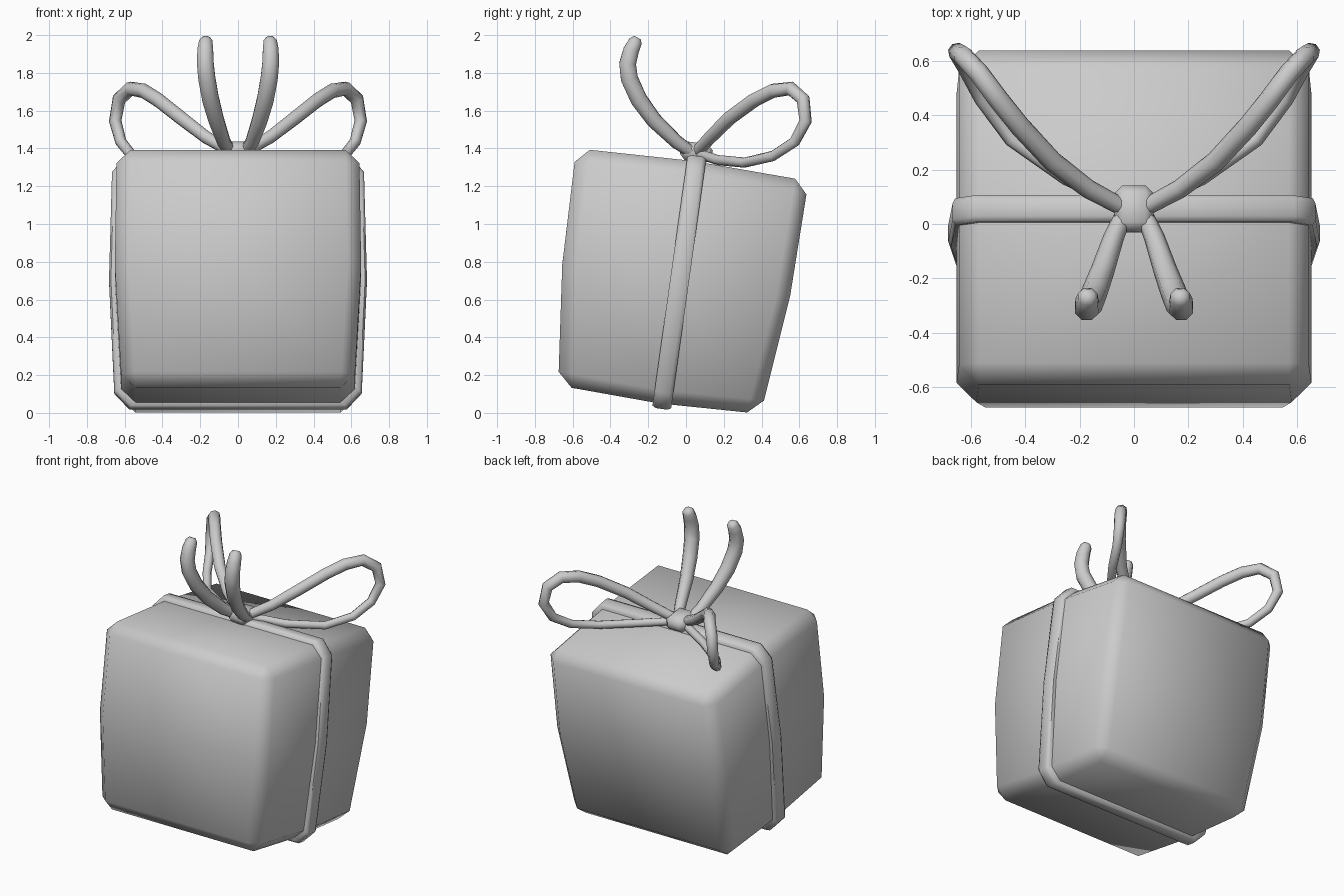
import bpy, bmesh, math
from mathutils import Vector

if "Cube" in bpy.data.objects:
    bpy.data.objects.remove(bpy.data.objects["Cube"])

TILT = math.radians(-8)
CENTRE = Vector((0, -0.052, 0.702))


def add_object(name, bm, angle=60):
    bmesh.ops.recalc_face_normals(bm, faces=bm.faces)
    mesh = bpy.data.meshes.new(name)
    bm.to_mesh(mesh)
    bm.free()
    mesh.shade_smooth()
    mesh.set_sharp_from_angle(angle=math.radians(angle))
    ob = bpy.data.objects.new(name, mesh)
    bpy.context.collection.objects.link(ob)
    return ob


def tilt(ob, location):
    ob.location = location
    ob.rotation_euler.x = TILT


# Bulging box: one cut each way, wider at the top, chamfered edges
bm = bmesh.new()
bmesh.ops.create_cube(bm, size=2)
bmesh.ops.subdivide_edges(bm, edges=bm.edges[:], cuts=1, use_grid_fill=True)
half_x = {1: 0.642, 0: 0.652, -1: 0.615}
half_y = {1: 0.621, 0: 0.609, -1: 0.541}
for v in bm.verts:
    x, y, z = (round(c) for c in v.co)
    height = (0.618 if z > 0 else 0.638) + (0.02 if y == 0 else 0)
    v.co = (x * half_x[z], y * half_y[z], z * height)
bm.normal_update()
corners = [e for e in bm.edges if e.calc_face_angle() > 0.8]
bmesh.ops.bevel(bm, geom=corners, offset=0.072, segments=1, affect='EDGES')
tilt(add_object("gift_box", bm), CENTRE)

# Ribbon band wrapped around the box
side = [(0.588, 0.667), (0.667, 0.578), (0.683, 0.0), (0.655, -0.6), (0.575, -0.685)]
path = side + [(-x, z) for x, z in reversed(side)]
profile = [(-0.05, 0.93), (-0.05, 0.985), (-0.03, 1.0),
           (0.03, 1.0), (0.05, 0.985), (0.05, 0.93)]
bm = bmesh.new()
rings = [[bm.verts.new((x * s, 0.018 + y, z * s)) for y, s in profile] for x, z in path]
for i, ring in enumerate(rings):
    nxt = rings[(i + 1) % len(rings)]
    for j in range(len(profile)):
        k = (j + 1) % len(profile)
        bm.faces.new((ring[j], ring[k], nxt[k], nxt[j]))
tilt(add_object("ribbon_band", bm), CENTRE)

# Knot
bm = bmesh.new()
bmesh.ops.create_cube(bm, size=1)
bmesh.ops.scale(bm, vec=(0.145, 0.17, 0.10), verts=bm.verts)
bmesh.ops.bevel(bm, geom=bm.edges[:], offset=0.03, segments=1, affect='EDGES')
tilt(add_object("bow_knot", bm), (0, 0.055, 1.38))


def mirrored_tube(name, points):
    """Eight-sided tube through (x, y, z, radius) points, mirrored across x."""
    curve = bpy.data.curves.new(name, 'CURVE')
    curve.dimensions = '3D'
    curve.bevel_depth = 1.0
    curve.bevel_resolution = 2
    curve.use_fill_caps = True
    spline = curve.splines.new('POLY')
    spline.points.add(len(points) - 1)
    for p, (x, y, z, r) in zip(spline.points, points):
        p.co = (x, y, z, 1)
        p.radius = r
    temp = bpy.data.objects.new(name + "_path", curve)
    bpy.context.collection.objects.link(temp)
    bpy.context.view_layer.update()
    mesh = temp.to_mesh()
    bm = bmesh.new()
    bm.from_mesh(mesh)
    temp.to_mesh_clear()
    bpy.data.objects.remove(temp)
    bmesh.ops.remove_doubles(bm, verts=bm.verts, dist=0.0001)
    ob = add_object(name, bm)
    mirror = ob.modifiers.new("mirror", 'MIRROR')
    mirror.use_mirror_merge = False


# Bow loops
mirrored_tube("bow_loops", [
    (0.04, 0.06, 1.385, 0.032), (0.17, 0.13, 1.46, 0.035), (0.30, 0.23, 1.56, 0.038),
    (0.42, 0.36, 1.655, 0.039), (0.50, 0.46, 1.705, 0.039), (0.57, 0.555, 1.717, 0.038),
    (0.63, 0.62, 1.66, 0.037), (0.65, 0.633, 1.545, 0.034), (0.62, 0.575, 1.435, 0.030),
    (0.56, 0.46, 1.36, 0.028), (0.45, 0.31, 1.325, 0.027), (0.25, 0.17, 1.338, 0.027),
    (0.04, 0.07, 1.37, 0.027)])

# Bow tails
mirrored_tube("bow_tails", [
    (0.04, 0.03, 1.38, 0.032), (0.075, -0.05, 1.435, 0.038), (0.115, -0.17, 1.55, 0.044),
    (0.145, -0.25, 1.66, 0.048), (0.165, -0.30, 1.77, 0.049), (0.173, -0.309, 1.85, 0.048),
    (0.173, -0.29, 1.92, 0.045), (0.170, -0.267, 1.967, 0.038), (0.169, -0.257, 1.986, 0.022)])
